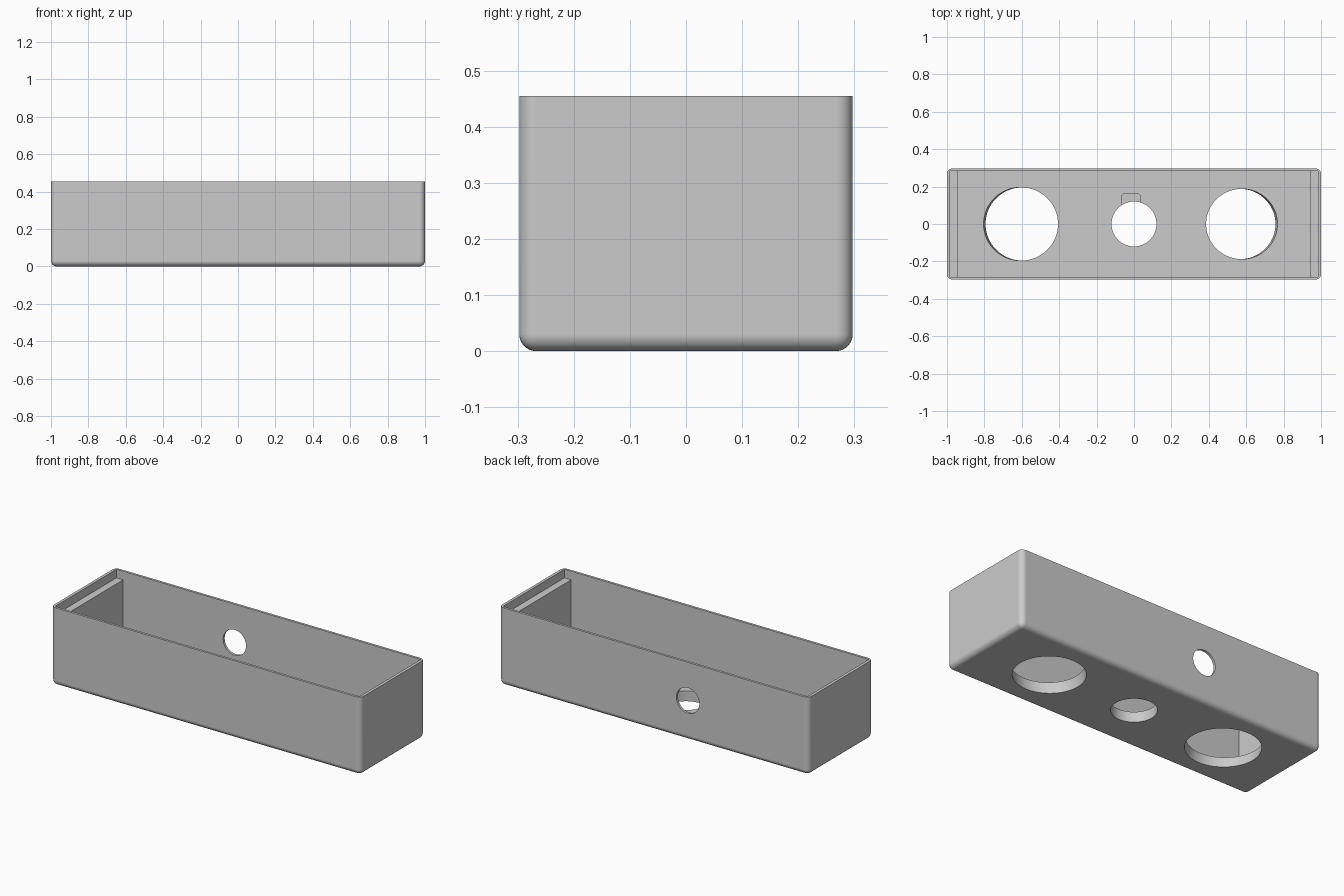
import bpy
import bmesh
import math
from mathutils import Matrix, Vector

cube = bpy.data.objects.get("Cube")
if cube:
    bpy.data.objects.remove(cube, do_unlink=True)

LENGTH, DEPTH, HEIGHT = 2.0, 0.594, 0.455
RADIUS = 0.03
FLOOR = 0.06
INNER_Y = 0.283

grey = bpy.data.materials.new("plain_grey")
grey.use_nodes = True
grey.diffuse_color = (0.6, 0.6, 0.6, 1)
grey.node_tree.nodes["Principled BSDF"].inputs["Base Color"].default_value = (0.6, 0.6, 0.6, 1)


def add_object(name, bm):
    mesh = bpy.data.meshes.new(name)
    bm.to_mesh(mesh)
    bm.free()
    mesh.materials.append(grey)
    obj = bpy.data.objects.new(name, mesh)
    bpy.context.collection.objects.link(obj)
    return obj


def block(name, low, high, radius=0.0, rounded=lambda edge: True):
    """Box between two corners, with chosen edges rounded."""
    low, high = Vector(low), Vector(high)
    bm = bmesh.new()
    bmesh.ops.create_cube(bm, size=1)
    bmesh.ops.scale(bm, vec=high - low, verts=bm.verts)
    bmesh.ops.translate(bm, vec=(low + high) / 2, verts=bm.verts)
    if radius:
        edges = [e for e in bm.edges if rounded(e)]
        bmesh.ops.bevel(bm, geom=edges, offset=radius, segments=8,
                        profile=0.5, affect='EDGES', clamp_overlap=True)
    return add_object(name, bm)


def drill(name, centre, radius, length, axis='Y', angle=0.0):
    """Round cutter, turned about one axis."""
    bm = bmesh.new()
    bmesh.ops.create_cone(bm, cap_ends=True, segments=96, radius1=radius,
                          radius2=radius, depth=length)
    turn = Matrix.Rotation(angle, 4, axis)
    bmesh.ops.transform(bm, matrix=Matrix.Translation(centre) @ turn, verts=bm.verts)
    return add_object(name, bm)


def upright(edge):
    a, b = edge.verts
    return abs(a.co.z - b.co.z) > 0.01


def below_rim(edge):
    return min(v.co.z for v in edge.verts) < 0.01


# Outer shell, rounded everywhere except the open rim
case = block("open_case", (-LENGTH / 2, -DEPTH / 2, 0), (LENGTH / 2, DEPTH / 2, HEIGHT),
             RADIUS, below_rim)

tilt = math.radians(10)
cutters = [
    # Cavity, and the wider recess that leaves a ledge at each end
    block("cavity_cutter", (-0.94, -INNER_Y, FLOOR), (0.94, INNER_Y, 0.6)),
    block("ledge_cutter", (-0.983, -INNER_Y, 0.405), (0.983, INNER_Y, 0.7)),
    # Two large floor holes leaning outward, and a small central one
    drill("right_hole_cutter", (-0.60, 0, 0.03), 0.196, 0.3, 'Y', -tilt),
    drill("left_hole_cutter", (0.571, 0, 0.03), 0.188, 0.3, 'Y', tilt),
    drill("middle_hole_cutter", (0, 0, 0.03), 0.12, 0.3),
    # Shallow notch beside the central hole
    block("notch_cutter", (-0.064, 0.06, 0.03), (0.032, 0.16, 0.12), 0.01, upright),
    # Cable hole in the back wall
    drill("back_hole_cutter", (-0.22, 0.29, 0.232), 0.074, 0.2, 'X', math.pi / 2),
]

bpy.ops.object.select_all(action='DESELECT')
bpy.context.view_layer.objects.active = case
case.select_set(True)
for cutter in cutters:
    cutter.hide_render = True
    mod = case.modifiers.new(cutter.name, 'BOOLEAN')
    mod.operation = 'DIFFERENCE'
    mod.solver = 'EXACT'
    mod.object = cutter
    bpy.ops.object.modifier_apply(modifier=mod.name)
    bpy.data.objects.remove(cutter, do_unlink=True)

# Smooth curves, crisp edges, flat walls
bpy.ops.object.shade_smooth_by_angle(angle=math.radians(30))
normals = case.modifiers.new("flat_wall_normals", 'WEIGHTED_NORMAL')
normals.keep_sharp = True
